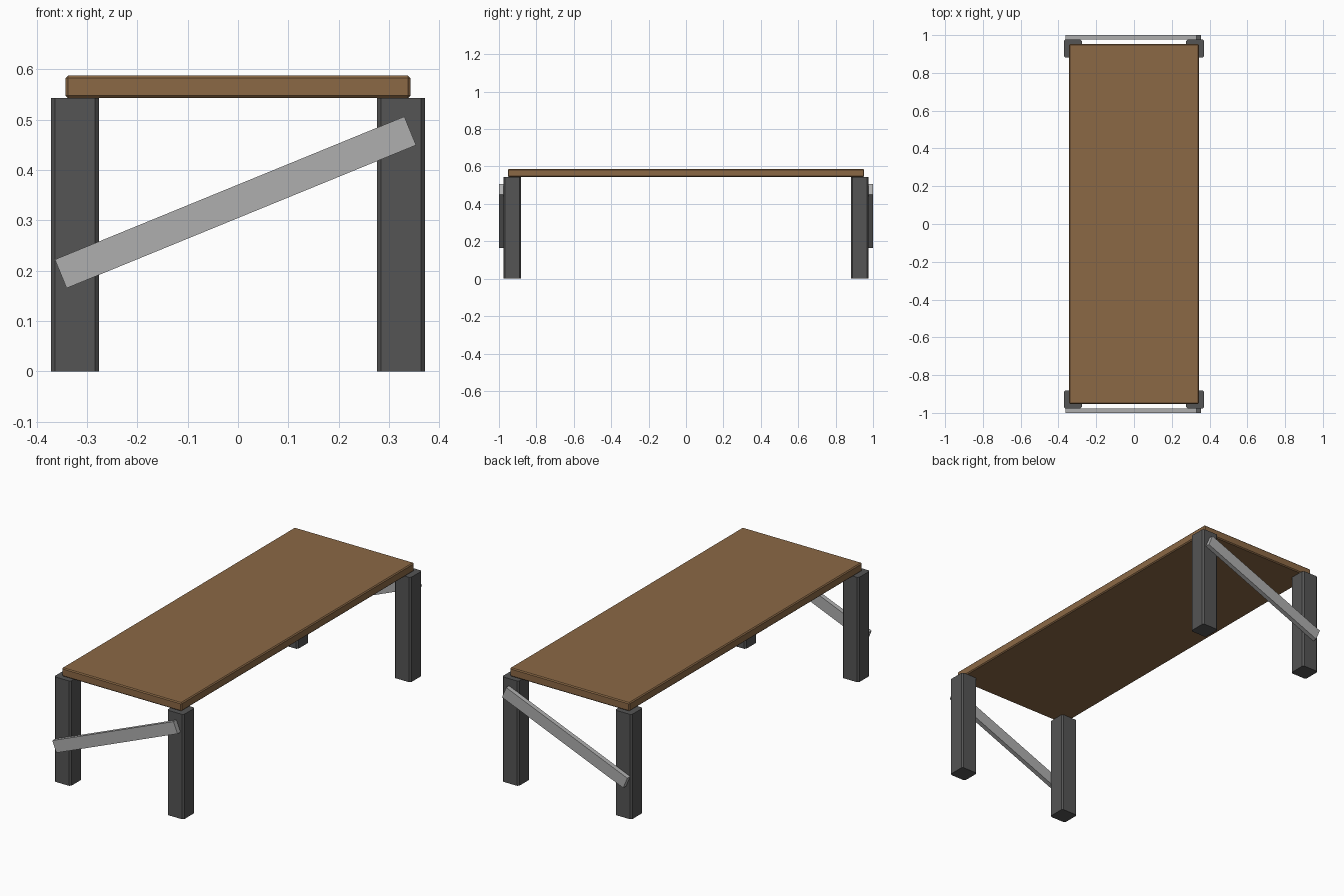
import bpy, bmesh
from math import atan2
from mathutils import Matrix, Vector

if "Cube" in bpy.data.objects:
    bpy.data.objects.remove(bpy.data.objects["Cube"])


def material(name, rgb):
    m = bpy.data.materials.new(name)
    m.diffuse_color = (*rgb, 1)
    m.use_nodes = True
    m.node_tree.nodes["Principled BSDF"].inputs["Base Color"].default_value = m.diffuse_color
    return m


def box(name, size, loc, mat, bevel=0, vertical_only=False, tilt=0):
    """Box with chamfered edges, optionally tilted about the y axis."""
    bm = bmesh.new()
    bmesh.ops.create_cube(bm, size=1, matrix=Matrix.Diagonal((*size, 1)))
    if bevel:
        edges = [e for e in bm.edges if not vertical_only
                 or abs((e.verts[0].co - e.verts[1].co).normalized().z) > 0.9]
        bmesh.ops.bevel(bm, geom=edges, offset=bevel, segments=1,
                        profile=0.5, affect='EDGES')
    mesh = bpy.data.meshes.new(name)
    bm.to_mesh(mesh)
    bm.free()
    mesh.materials.append(mat)
    ob = bpy.data.objects.new(name, mesh)
    ob.location = Vector(loc)
    ob.rotation_euler.y = tilt
    bpy.context.collection.objects.link(ob)
    return ob


wood = material("wood", (0.26, 0.14, 0.06))
dark_metal = material("dark_metal", (0.09, 0.09, 0.09))
light_metal = material("light_metal", (0.43, 0.43, 0.43))

# Tabletop
box("tabletop", (0.686, 1.906, 0.044), (0, 0, 0.565), wood, bevel=0.005)

for ys, end in ((-1, "front"), (1, "back")):
    # Legs
    for xs, side in ((-1, "left"), (1, "right")):
        box(f"{end}_{side}_leg", (0.095, 0.095, 0.543),
            (xs * 0.3235, ys * 0.929, 0.2715), dark_metal,
            bevel=0.008, vertical_only=True)
    # Diagonal brace, rising towards +x at both ends
    box(f"{end}_brace", (0.75, 0.024, 0.0615), (-0.005, ys * 0.988, 0.3355),
        light_metal, tilt=-atan2(0.284, 0.694))
